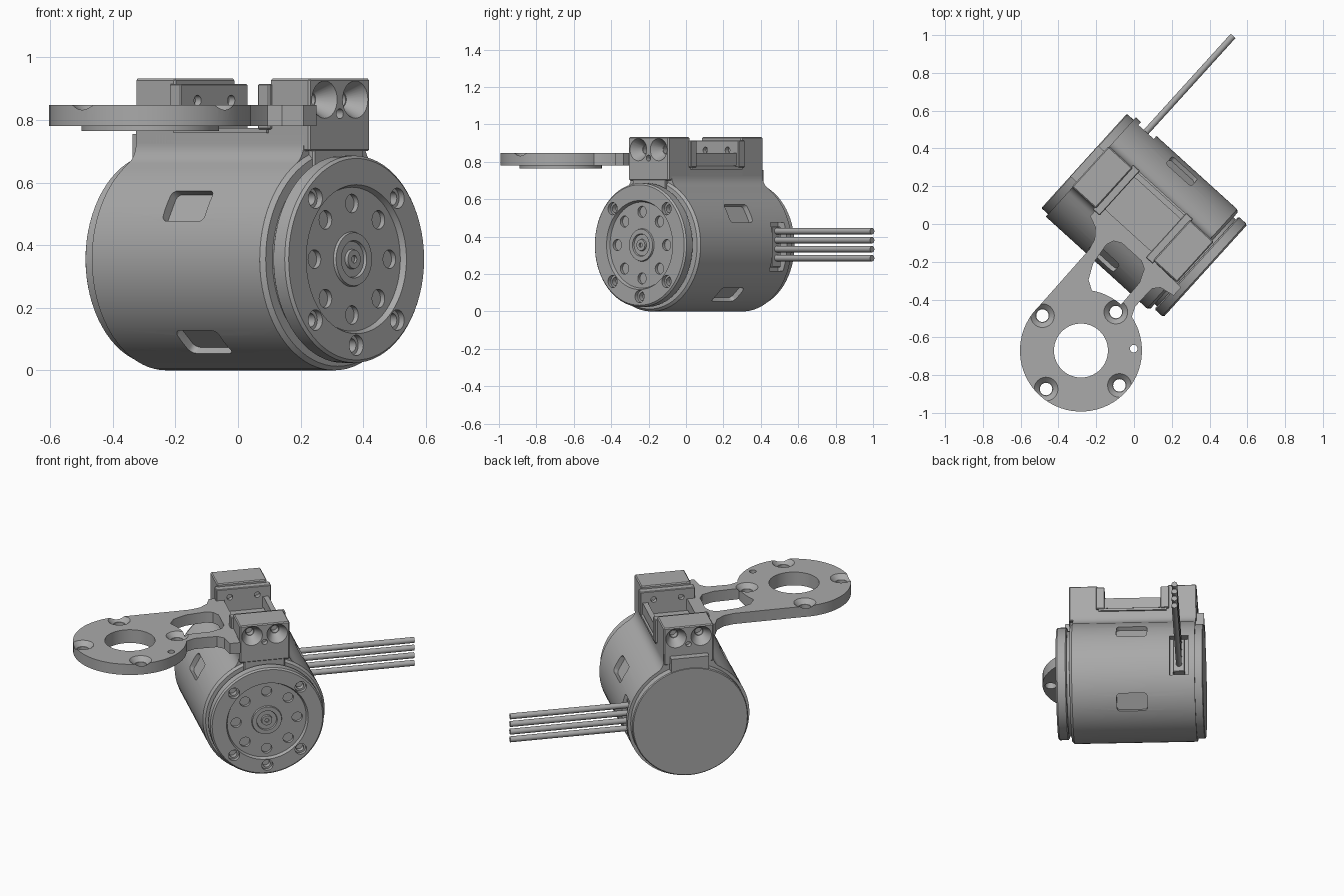
import bpy, bmesh
from math import sin, cos, pi, radians, acos, sqrt
from mathutils import Matrix, Vector

cube = bpy.data.objects.get("Cube")
if cube:
    bpy.data.objects.remove(cube, do_unlink=True)

grey = bpy.data.materials.new("machined_grey")
grey.use_nodes = True
GREY = (0.4, 0.4, 0.4, 1)
grey.diffuse_color = GREY
grey.node_tree.nodes["Principled BSDF"].inputs["Base Color"].default_value = GREY

# Local frame: x along the motor axis, y along the wires; turned as a whole
TURN = Matrix.Rotation(radians(-42.2), 4, 'Z')
CY, CZ, R = 0.07, 0.355, 0.355
parts = []


def make(name, bm, place=Matrix()):
    bmesh.ops.remove_doubles(bm, verts=bm.verts, dist=1e-5)
    bmesh.ops.recalc_face_normals(bm, faces=bm.faces)
    bm.transform(TURN @ place)
    mesh = bpy.data.meshes.new(name)
    bm.to_mesh(mesh)
    bm.free()
    mesh.materials.append(grey)
    ob = bpy.data.objects.new(name, mesh)
    bpy.context.scene.collection.objects.link(ob)
    parts.append(ob)
    return ob


def prism(name, pts, a, b, axis='Z', place=Matrix()):
    """Extrude an outline from a to b along Z (points x, y) or X (points y, z)."""
    bm = bmesh.new()
    put = (lambda p: (p[0], p[1], a)) if axis == 'Z' else (lambda p: (a, p[0], p[1]))
    face = bm.faces.new([bm.verts.new(put(p)) for p in pts])
    out = bmesh.ops.extrude_face_region(bm, geom=[face])
    move = (0, 0, b - a) if axis == 'Z' else (b - a, 0, 0)
    bmesh.ops.translate(bm, vec=move, verts=[g for g in out["geom"] if isinstance(g, bmesh.types.BMVert)])
    return make(name, bm, place)


def box(name, x, y, z, bevel=0):
    bm = bmesh.new()
    bmesh.ops.create_cube(bm, size=1)
    for v in bm.verts:
        v.co = [lo + (c + 0.5) * (hi - lo) for c, (lo, hi) in zip(v.co, (x, y, z))]
    if bevel:
        bmesh.ops.bevel(bm, geom=bm.edges[:], offset=bevel, segments=1, affect='EDGES')
    return make(name, bm)


def cone(name, p, d, r1, r2, depth, seg=24):
    """Cone or cylinder centred on p, running along d."""
    bm = bmesh.new()
    bmesh.ops.create_cone(bm, cap_ends=True, segments=seg, radius1=r1, radius2=r2, depth=depth)
    return make(name, bm, Matrix.Translation(p) @ Vector(d).to_track_quat('Z', 'Y').to_matrix().to_4x4())


def lathe(name, pts):
    """Spin (x, radius) points about the motor axis."""
    bm = bmesh.new()
    vs = [bm.verts.new((x, r, 0)) for x, r in pts]
    es = [bm.edges.new(e) for e in zip(vs, vs[1:])]
    bmesh.ops.spin(bm, geom=vs + es, cent=(0, 0, 0), axis=(1, 0, 0), angle=2 * pi, steps=72)
    return make(name, bm, Matrix.Translation((0, CY, CZ)))


def rounded(cx, cy, w, h, r):
    pts = []
    for k, (sx, sy) in enumerate(((1, 1), (-1, 1), (-1, -1), (1, -1))):
        for i in range(6):
            t = (k + i / 5) * pi / 2
            pts.append((cx + sx * (w - r) + r * cos(t), cy + sy * (h - r) + r * sin(t)))
    return pts


def combine(ob, others, op='DIFFERENCE'):
    for o in others:
        m = ob.modifiers.new("join", 'BOOLEAN')
        m.operation, m.object, m.solver = op, o, 'EXACT'
    bpy.context.view_layer.update()
    done = bpy.data.meshes.new_from_object(ob.evaluated_get(bpy.context.evaluated_depsgraph_get()))
    ob.modifiers.clear()
    ob.data = done
    for o in others:
        parts.remove(o)
        bpy.data.objects.remove(o, do_unlink=True)


# Motor body: round section flowing through fillets into a flat-topped neck
NECK, FIL = 0.145, 0.075
a0 = acos((NECK + FIL) / (R + FIL))
fz = (R + FIL) * sin(a0)
half = [(R * sin(t), -R * cos(t)) for t in ((a0 + pi / 2) * i / 32 for i in range(33))]
half += [(NECK + FIL + FIL * cos(t), fz + FIL * sin(t))
         for t in (pi + a0 - a0 * i / 7 for i in range(1, 8))]
half.append((NECK, 0.77 - CZ))
outline = half + [(-y, z) for y, z in reversed(half[1:])]
body = prism("motor_body", [(CY + y, CZ + z) for y, z in outline], -0.372, 0.352, 'X')

# Sunken windows around the body, and the wire pocket
cuts = []
for a in (29, -49, 151, 229):
    place = (Matrix.Translation((0, CY, CZ)) @ Matrix.Rotation(radians(a - 90), 4, 'X')
             @ Matrix.Translation((0, 0, R)))
    cuts.append(prism("window_cut", rounded(0, 0, 0.09, 0.055, 0.02), -0.03, 0.05, 'Z', place))
cuts.append(box("pocket_cut", (-0.335, -0.225), (0.36, 0.5), (0.215, 0.475)))
combine(body, cuts)

# Rear cap with its tab
lathe("rear_cap", [(-0.365, 0), (-0.365, 0.337), (-0.415, 0.337), (-0.42, 0.332), (-0.42, 0)])
box("rear_cap_tab", (-0.418, -0.36), (CY - 0.11, CY + 0.11), (0.6, 0.755))

# Front shoulder and drive flange with recessed face and hub
lathe("front_shoulder", [(0.34, 0), (0.34, 0.355), (0.352, 0.355), (0.366, 0.342), (0.366, 0)])
flange = lathe("drive_flange", [
    (0.35, 0), (0.35, 0.31), (0.383, 0.31), (0.383, 0.324), (0.39, 0.331), (0.438, 0.331),
    (0.447, 0.322), (0.447, 0.238), (0.428, 0.23), (0.428, 0.088), (0.437, 0.085),
    (0.437, 0.06), (0.427, 0.057), (0.427, 0.032), (0.438, 0.03), (0.438, 0.012),
    (0.428, 0.012), (0.428, 0)])


def on_face(x, r, deg):
    return (x, CY + r * cos(radians(deg)), CZ + r * sin(radians(deg)))


cuts = [cone("face_cut", on_face(0.43, 0.178, k * 45), (1, 0, 0), 0.03, 0.03, 0.04) for k in range(8)]
for deg in (45, 135, 225, 270, 315):
    cuts.append(cone("screw_cut", on_face(0.435, 0.275, deg), (1, 0, 0), 0.022, 0.022, 0.08))
    cuts.append(cone("screw_sink", on_face(0.44, 0.275, deg), (1, 0, 0), 0.033, 0.033, 0.03))
combine(flange, cuts)

# Saddle posts at both ends of the neck, with conical screw seats
box("neck_lip", (-0.2, 0.2), (CY - 0.155, CY + 0.155), (0.758, 0.774))
for s, end in ((1, "front"), (-1, "rear")):
    post = box(end + "_post", sorted((s * 0.205, s * 0.376)), (CY - NECK, CY + NECK), (0.7, 0.932), 0.006)
    lip = box(end + "_post_lip", sorted((s * 0.165, s * 0.215)), (CY - 0.16, CY + 0.16), (0.77, 0.915), 0.004)
    cuts = []
    for k in (-1, 1):
        y = CY + k * 0.073
        cuts.append(cone("seat_cut", (s * 0.35, y, 0.865), (s, 0, 0), 0.025, 0.065, 0.07, 32))
        cuts.append(cone("bolt_cut", (s * 0.31, y, 0.865), (s, 0, 0), 0.022, 0.022, 0.06))
    cuts.append(cone("pin_cut", (s * 0.375, CY, 0.82), (s, 0, 0), 0.016, 0.016, 0.06))
    combine(post, cuts)
    combine(lip, [cone("lip_cut", (s * 0.165, CY + k * 0.08, 0.862), (1, 0, 0), 0.017, 0.017, 0.05)
                  for k in (-1, 1)])
# Raised panel on the front of the neck
box("front_neck_panel", (0.34, 0.372), (CY - 0.12, CY + 0.12), (0.64, 0.77), 0.005)

# Mounting plate: frame between the posts, two arms and a ring
DX, DY, Z0, Z1 = 0.242, -0.685, 0.78, 0.847
arms = [(-0.08, DY), (-0.085, -0.26), (-0.1, -0.2), (-0.14, -0.15), (-0.2, -0.125), (-0.2, 0.215),
        (0.2, 0.215), (0.2, -0.075), (0.41, -0.08), (0.41, -0.14), (0.33, -0.155), (0.3, -0.19),
        (0.298, -0.32), (0.33, -0.39), (0.26, -0.47), (0.236, -0.37), (0.23, -0.21), (0.2, -0.14),
        (0.16, -0.118), (0.02, -0.118), (-0.02, -0.14), (-0.035, -0.18), (-0.02, -0.3),
        (0.02, -0.38), (0.07, -0.41), (0.2, -0.6)]
plate = prism("mounting_plate", arms, Z0, Z1)
disc = cone("ring", (DX, DY, (Z0 + Z1) / 2), (0, 0, 1), 0.323, 0.323, Z1 - Z0, 64)
boss = cone("boss", (DX, DY, 0.78), (0, 0, 1), 0.22, 0.22, 0.032, 64)
combine(plate, [disc, boss], 'UNION')
cuts = [cone("bore_cut", (DX, DY, 0.8), (0, 0, 1), 0.143, 0.143, 0.2, 48),
        prism("frame_cut", rounded(0, CY, 0.19, 0.115, 0.04), 0.7, 0.9)]
for k in range(4):
    x, y = DX + 0.275 * cos(k * pi / 2), DY + 0.275 * sin(k * pi / 2)
    cuts.append(cone("hole_cut", (x, y, 0.8), (0, 0, 1), 0.033, 0.033, 0.2))
    cuts.append(cone("sink_cut", (x, y, 0.84), (0, 0, 1), 0.036, 0.076, 0.04))
cuts.append(cone("pin_hole_cut", (DX + 0.2, DY + 0.195, 0.8), (0, 0, 1), 0.02, 0.02, 0.2))
combine(plate, cuts)

# Wire socket and four straight wires
box("wire_socket", (-0.315, -0.245), (0.3, 0.4), (0.235, 0.455), 0.004)
for i in range(4):
    cone("wire_%d" % (i + 1), (-0.28, 0.725, 0.285 + i * 0.048), (0, 1, 0), 0.017, 0.017, 0.73, 16)

# Smooth curved faces, keep machined edges crisp
bpy.ops.object.select_all(action='DESELECT')
for ob in parts:
    ob.select_set(True)
bpy.context.view_layer.objects.active = body
bpy.ops.object.shade_smooth_by_angle(angle=radians(30))
